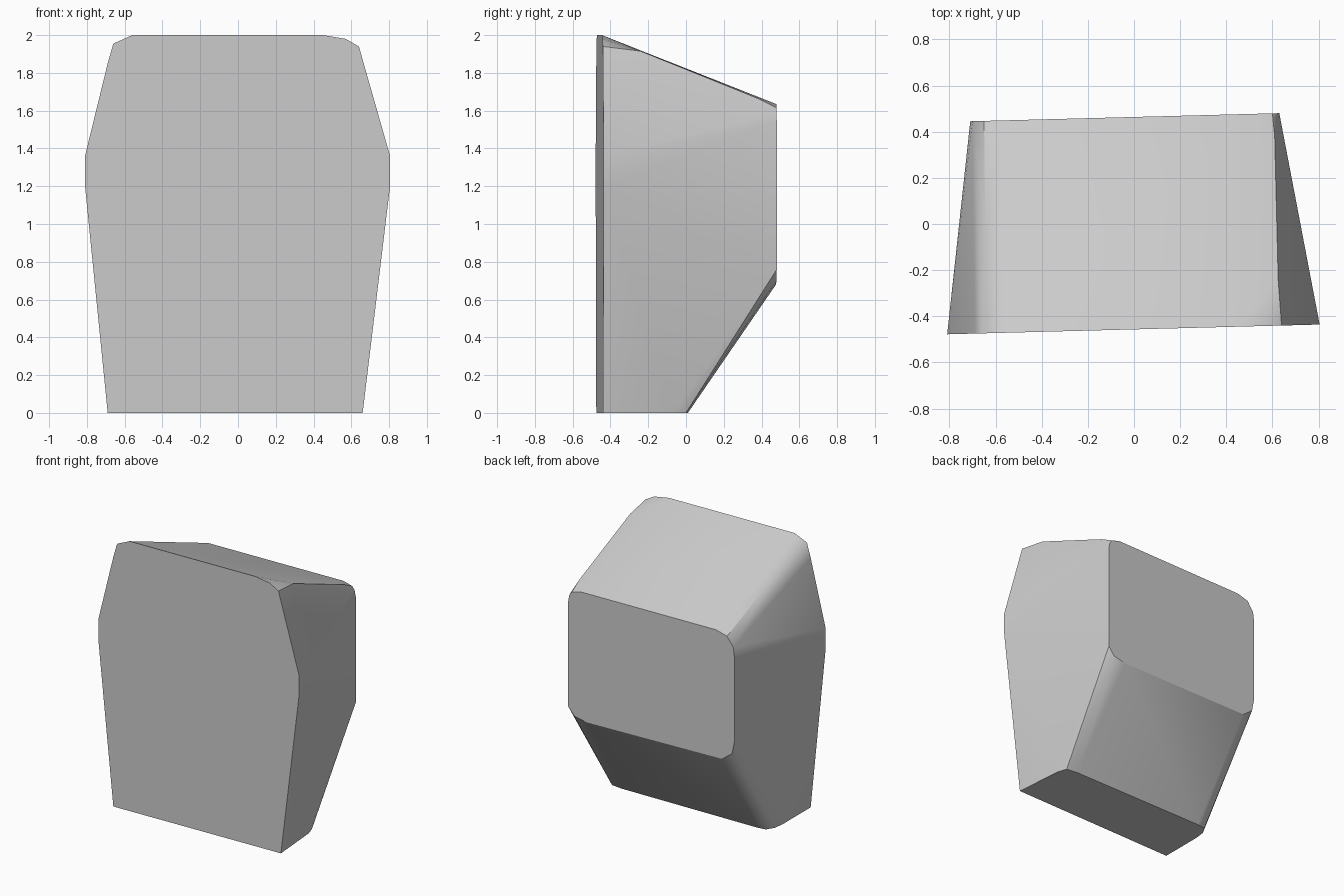
import bpy, bmesh, math

cube = bpy.data.objects.get("Cube")
if cube:
    bpy.data.objects.remove(cube, do_unlink=True)

grey = bpy.data.materials.new("light grey")
grey.use_nodes = True
colour = (0.6, 0.6, 0.6, 1)
grey.diffuse_color = colour
grey.node_tree.nodes["Principled BSDF"].inputs["Base Color"].default_value = colour

# Outlines (x, z) of the two upright faces, which are turned slightly
FRONT = [(-.69, 0), (.66, 0), (.805, 1.2), (.805, 1.36), (.64, 1.94), (.57, 1.98),
         (.45, 2), (-.56, 2), (-.66, 1.955), (-.69, 1.85), (-.81, 1.36), (-.81, 1.2)]
BACK = [(.62, 1.59), (.6, 1.615), (.53, 1.635), (-.56, 1.635), (-.65, 1.61), (-.7, 1.54),
        (-.71, 1.46), (-.71, .85), (-.69, .75), (-.61, .69), (.48, .68), (.58, .7),
        (.63, .76), (.63, 1.54)]
# Rear edge (x, y) of the base
BASE = [(-.69, -.155), (-.68, -.07), (-.645, -.014), (-.58, -.005), (.52, .01),
        (.607, 0), (.63, -.07)]
# Soft shoulders along the sloping top
SHOULDERS = [(.625, -.24, 1.915), (.61, .38, 1.665), (-.645, -.02, 1.8)]


def upright(outline, y):
    return [(x, y + math.tan(math.radians(1.5)) * x, z) for x, z in outline]


points = upright(FRONT, -.457) + upright(BACK, .464)
points += [(x, y, 0) for x, y in BASE] + SHOULDERS

# Wrap the outlines in one solid and merge its flat areas
bm = bmesh.new()
for p in points:
    bm.verts.new(p)
hull = bmesh.ops.convex_hull(bm, input=bm.verts[:])
loose = [v for v in bm.verts if not v.link_faces]
bmesh.ops.delete(bm, geom=loose, context='VERTS')
bmesh.ops.dissolve_limit(bm, angle_limit=math.radians(.5), verts=bm.verts[:], edges=bm.edges[:])
bmesh.ops.recalc_face_normals(bm, faces=bm.faces[:])

mesh = bpy.data.meshes.new("faceted_block")
bm.to_mesh(mesh)
bm.free()
mesh.materials.append(grey)
block = bpy.data.objects.new("faceted_block", mesh)
bpy.context.collection.objects.link(block)

# Smooth shading with sharp rims
bpy.ops.object.select_all(action='DESELECT')
block.select_set(True)
bpy.context.view_layer.objects.active = block
bpy.ops.object.shade_smooth_by_angle(angle=math.radians(30))
